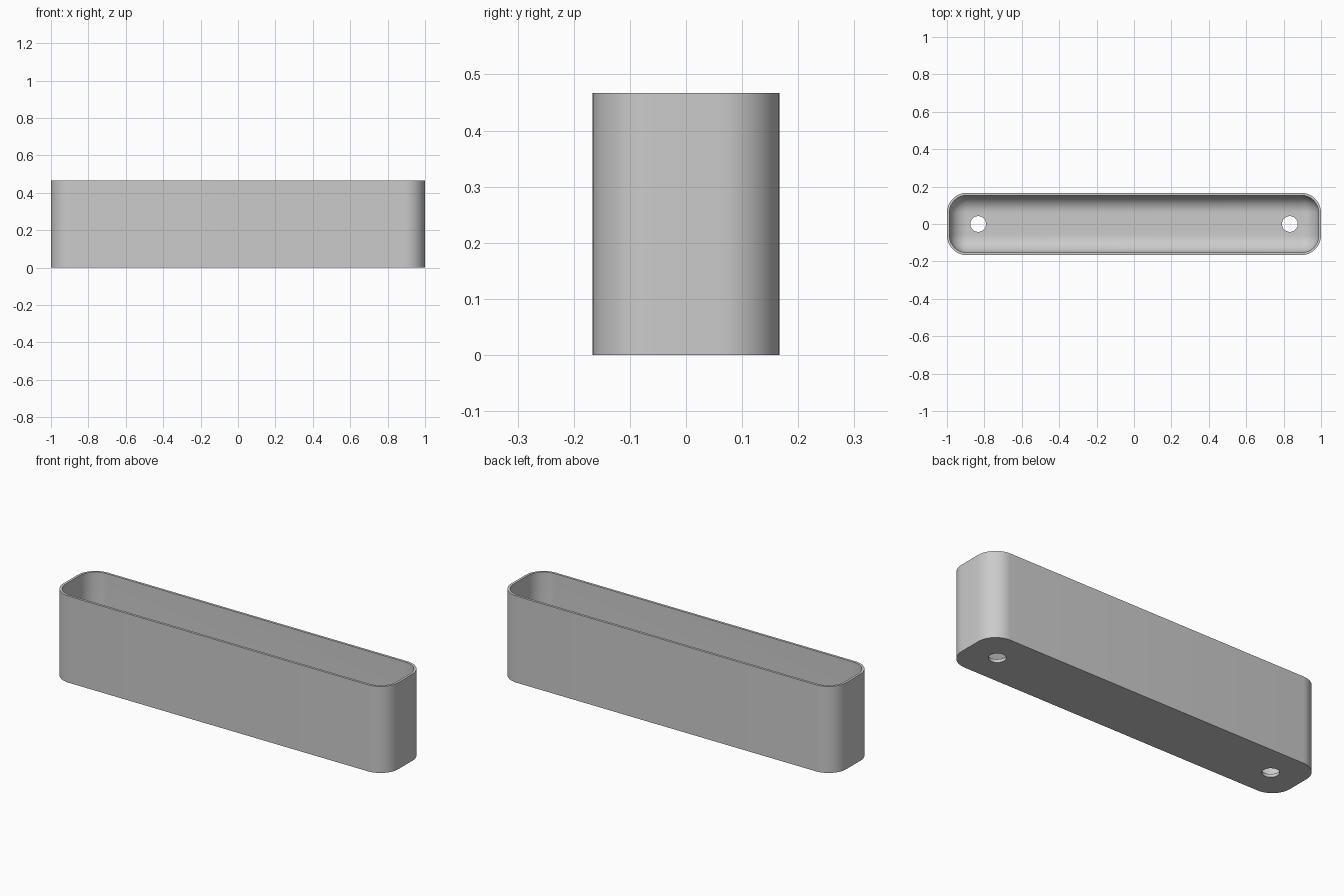
import bpy
import bmesh
import math

cube = bpy.data.objects.get("Cube")
if cube:
    bpy.data.objects.remove(cube, do_unlink=True)

HALF_X, HALF_Y, HEIGHT = 1.0, 0.1667, 0.467
CORNER, WALL, FLOOR = 0.107, 0.013, 0.017
FILLET = CORNER - WALL
HOLE_X, HOLE_RADIUS = 0.833, 0.042
STEPS = 12

grey = bpy.data.materials.new("plain grey")
grey.use_nodes = True
colour = (0.6, 0.6, 0.6, 1)
grey.diffuse_color = colour
grey.node_tree.nodes["Principled BSDF"].inputs["Base Color"].default_value = colour


def outline(bm, inset, z):
    """Rounded rectangle ring, pulled in from the outer wall by inset."""
    radius = max(CORNER - inset, 0)
    ring = []
    for quarter, (sx, sy) in enumerate([(1, 1), (-1, 1), (-1, -1), (1, -1)]):
        for i in range(STEPS + 1):
            a = (quarter + i / STEPS) * math.pi / 2
            ring.append(bm.verts.new((sx * (HALF_X - CORNER) + radius * math.cos(a),
                                      sy * (HALF_Y - CORNER) + radius * math.sin(a), z)))
    return ring


# Tray: outer wall, thin rim, inner wall and filleted floor
sections = [(0, 0), (0, HEIGHT), (WALL, HEIGHT)]
for i in range(STEPS + 1):
    a = i / STEPS * math.pi / 2
    sections.append((WALL + FILLET * (1 - math.cos(a)),
                     FLOOR + FILLET * (1 - math.sin(a))))

bm = bmesh.new()
rings = [outline(bm, inset, z) for inset, z in sections]
for low, high in zip(rings, rings[1:]):
    for i in range(len(low)):
        j = (i + 1) % len(low)
        bm.faces.new((low[i], low[j], high[j], high[i]))
bm.faces.new(rings[0][::-1])
bm.faces.new(rings[-1])
bmesh.ops.remove_doubles(bm, verts=bm.verts, dist=0.0001)
bmesh.ops.recalc_face_normals(bm, faces=bm.faces)
mesh = bpy.data.meshes.new("planter_tray")
bm.to_mesh(mesh)
bm.free()
mesh.materials.append(grey)
tray = bpy.data.objects.new("planter_tray", mesh)
bpy.context.collection.objects.link(tray)

# Two round drain holes through the floor
for side in (-1, 1):
    bpy.ops.mesh.primitive_cylinder_add(vertices=40, radius=HOLE_RADIUS, depth=0.2,
                                        location=(side * HOLE_X, 0, 0))
    cutter = bpy.context.object
    cutter.name = "hole_cutter"
    cutter.hide_render = True
    cutter.data.materials.append(grey)
    cut = tray.modifiers.new("drain_hole", 'BOOLEAN')
    cut.operation = 'DIFFERENCE'
    cut.solver = 'EXACT'
    cut.object = cutter
    bpy.ops.object.select_all(action='DESELECT')
    tray.select_set(True)
    bpy.context.view_layer.objects.active = tray
    bpy.ops.object.modifier_apply(modifier=cut.name)
    bpy.data.objects.remove(cutter, do_unlink=True)

bpy.ops.object.shade_smooth_by_angle(angle=math.radians(30))
